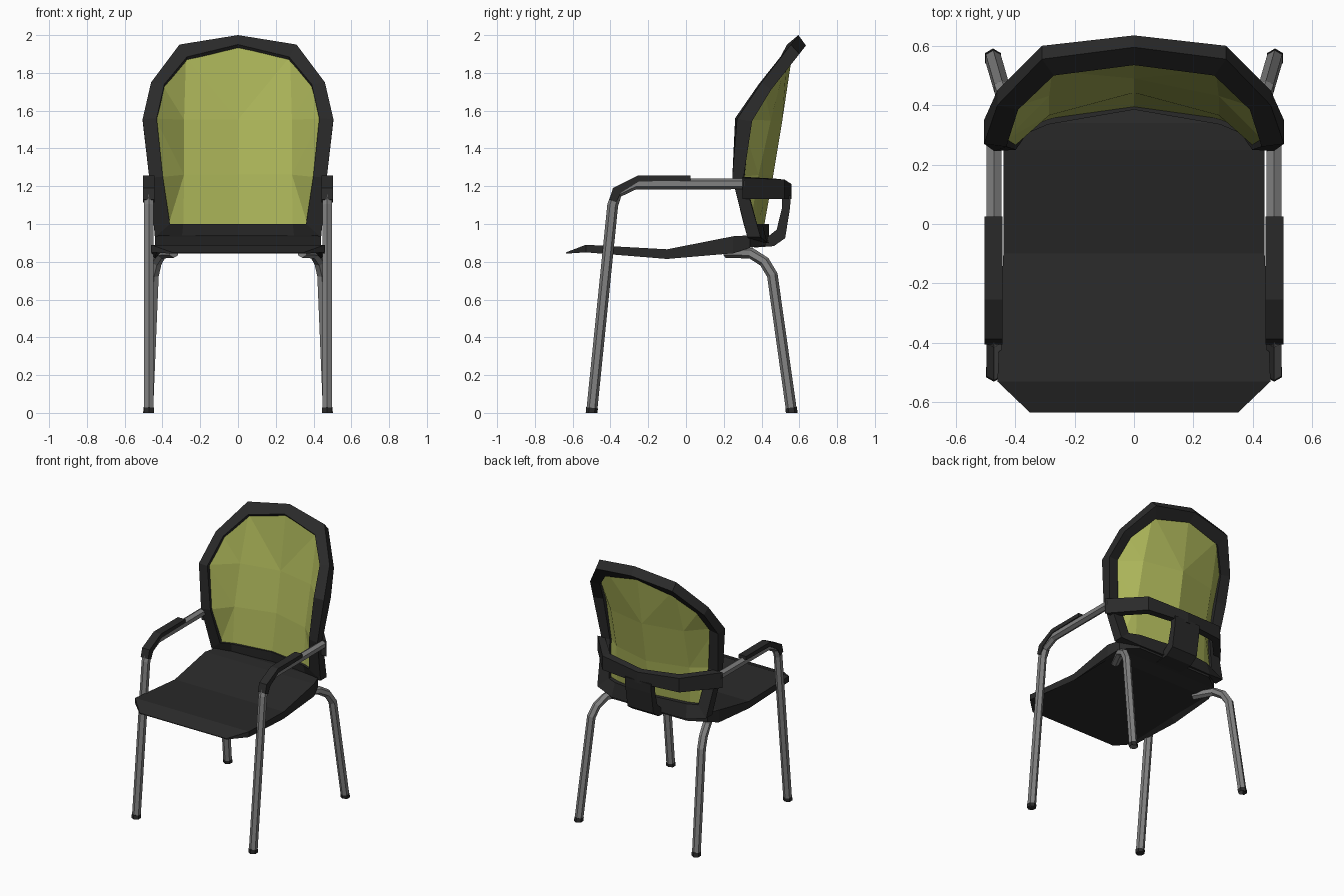
import bpy, bmesh, math
from mathutils import Vector

if "Cube" in bpy.data.objects:
    bpy.data.objects.remove(bpy.data.objects["Cube"])


def material(name, r, g, b):
    m = bpy.data.materials.new(name)
    m.diffuse_color = (r, g, b, 1)
    m.use_nodes = True
    m.node_tree.nodes["Principled BSDF"].inputs["Base Color"].default_value = m.diffuse_color
    return m


BLACK = material("black plastic", 0.023, 0.023, 0.023)
GREEN = material("green mesh fabric", 0.41, 0.46, 0.10)
STEEL = material("grey steel", 0.22, 0.22, 0.22)


def make(name, verts, faces, mat, mirror=False, solid=0):
    me = bpy.data.meshes.new(name)
    me.from_pydata([tuple(v) for v in verts], [], faces)
    me.materials.append(mat)
    bm = bmesh.new()
    bm.from_mesh(me)
    bmesh.ops.recalc_face_normals(bm, faces=bm.faces)
    bm.to_mesh(me)
    bm.free()
    ob = bpy.data.objects.new(name, me)
    bpy.context.collection.objects.link(ob)
    if mirror:
        mod = ob.modifiers.new("mirror", 'MIRROR')
        mod.use_clip = True
    if solid:
        mod = ob.modifiers.new("thickness", 'SOLIDIFY')
        mod.thickness = solid
        mod.offset = 0
    return ob


def loft(name, rings, mat, closed=False, mirror=False, caps=(True, True)):
    """Skin a list of equal-sized rings."""
    n, m = len(rings[0]), len(rings)
    verts = [p for r in rings for p in r]
    faces = []
    for i in range(m if closed else m - 1):
        a, b = i * n, (i + 1) % m * n
        faces += [(a + k, a + (k + 1) % n, b + (k + 1) % n, b + k) for k in range(n)]
    if not closed:
        if caps[0]:
            faces.append(tuple(range(n)))
        if caps[1]:
            faces.append(tuple((m - 1) * n + k for k in range(n)))
    return make(name, verts, faces, mat, mirror)


def tube(name, path, r, mat):
    """Six-sided tube along a path that starts flat on the floor."""
    pts = [Vector(p) for p in path]
    rings = []
    for i, p in enumerate(pts):
        t = (pts[min(i + 1, len(pts) - 1)] - p).normalized() + (p - pts[max(i - 1, 0)]).normalized()
        t = Vector((0, 0, 1)) if i == 0 else t.normalized()
        side = Vector((1, 0, 0))
        side = (side - t * side.dot(t)).normalized()
        up = t.cross(side)
        rings.append([p + side * r * math.cos(a) + up * r * math.sin(a)
                      for a in (math.radians(30 + 60 * k) for k in range(6))])
    return loft(name, rings, mat, mirror=True)


# Back frame: outer front point, inner front point, depth (dy, dz), top to bottom
stations = [
    ((0, .595, 2.0), (0, .535, 1.95), (.04, -.055)),
    ((.31, .555, 1.95), (.27, .50, 1.885), (.045, -.05)),
    ((.46, .40, 1.75), (.39, .385, 1.74), (.05, -.04)),
    ((.505, .27, 1.555), (.43, .26, 1.56), (.08, -.01)),
    ((.47, .245, 1.245), (.398, .25, 1.25), (.06, 0)),
    ((.44, .325, .93), (.36, .305, 1.0), (.07, 0)),
    ((.30, .36, .90), (.29, .335, 1.0), (.07, 0)),
    ((0, .385, .90), (0, .385, 1.0), (.055, 0)),
]


def ring(st, s):
    o, i, (dy, dz) = st
    f = lambda p, k: (s * p[0], p[1] + k * dy, p[2] + k * dz)
    return [f(o, 0), f(i, 0), f(i, 1), f(o, 1)]


loft("back_frame", [ring(s, 1) for s in stations] + [ring(s, -1) for s in stations[6:0:-1]],
     BLACK, closed=True)

# Mesh panel: rim tucked into the frame, hollowed towards the rear
rim = []
for o, i, (dy, dz) in stations:
    p = Vector(i).lerp(Vector(o), .2)
    rim.append(p + Vector((0, dy, dz)) * .3)
inner = [(0, .50, 1.55), (0, .452, 1.26), (.29, .44, 1.55), (.29, .375, 1.26)]
make("back_mesh", rim + inner,
     [(0, 1, 8), (1, 10, 8), (1, 2, 10), (2, 3, 10), (3, 4, 11), (3, 11, 10),
      (10, 11, 9, 8), (4, 5, 11), (5, 6, 11), (6, 7, 9, 11)],
     GREEN, mirror=True, solid=.02)

# Seat with shallow side skirts: y, half width, top z, skirt bottom z
rows = [(-.635, .35, .85, .843), (-.53, .46, .89, .85), (-.10, .44, .866, .815),
        (.25, .44, .935, .845), (.34, .41, .94, .875), (.42, .30, .925, .885)]
loft("seat", [[(-w, y, t), (w, y, t), (w, y, b), (w - .03, y, max(b, min(.848, t - .005))),
               (.03 - w, y, max(b, min(.848, t - .005))), (-w, y, b)] for y, w, t, b in rows], BLACK)

# Front legs running up into the arm rails
front = [(.472, -.50, 0), (.472, -.388, 1.10), (.472, -.365, 1.165),
         (.472, -.27, 1.212), (.472, .31, 1.213)]
tube("front_leg_and_arm", front, .029, STEEL)

# Rear legs curling in under the seat
rear = [(.475, .56, 0), (.445, .457, .73), (.43, .415, .80), (.405, .345, .845), (.34, .21, .85)]
tube("rear_leg", rear, .029, STEEL)

# Foot caps
for name, path in (("front_foot", front), ("rear_foot", rear)):
    a, b = Vector(path[0]), Vector(path[1])
    tube(name, [a, a + (b - a) * (.027 / b.z)], .031, BLACK)

# Arm pads wrapped over the front bend: outer y, z and inner y, z
pad = [(-.405, 1.13, -.37, 1.115), (-.387, 1.19, -.345, 1.165),
       (-.255, 1.257, -.25, 1.225), (.025, 1.257, .025, 1.23)]
loft("arm_pad", [[(.443, y, z), (.503, y, z), (.503, v, w), (.443, v, w)]
                 for y, z, v, w in pad], BLACK, mirror=True)

# Rear band around the back: outer x, y, inner x, y, top z
band = [(.503, .30, .445, .30, 1.245), (.31, .522, .28, .475, 1.235), (0, .558, 0, .51, 1.212)]
loft("rear_band", [[(x, y, 1.133), (x, y, t), (u, v, t + .005), (u, v, 1.133)]
                   for x, y, u, v, t in band], BLACK, mirror=True, caps=(True, False))

# Strut from the band down to the seat: outer y, z and inner y, z
strut = [(.556, 1.15, .51, 1.15), (.55, 1.08, .507, 1.08), (.525, .925, .48, .97),
         (.465, .883, .43, .93), (.36, .875, .36, .92)]
loft("rear_strut", [[(-.105, y, z), (.105, y, z), (.105, v, w), (-.105, v, w)]
                    for y, z, v, w in strut], BLACK)
